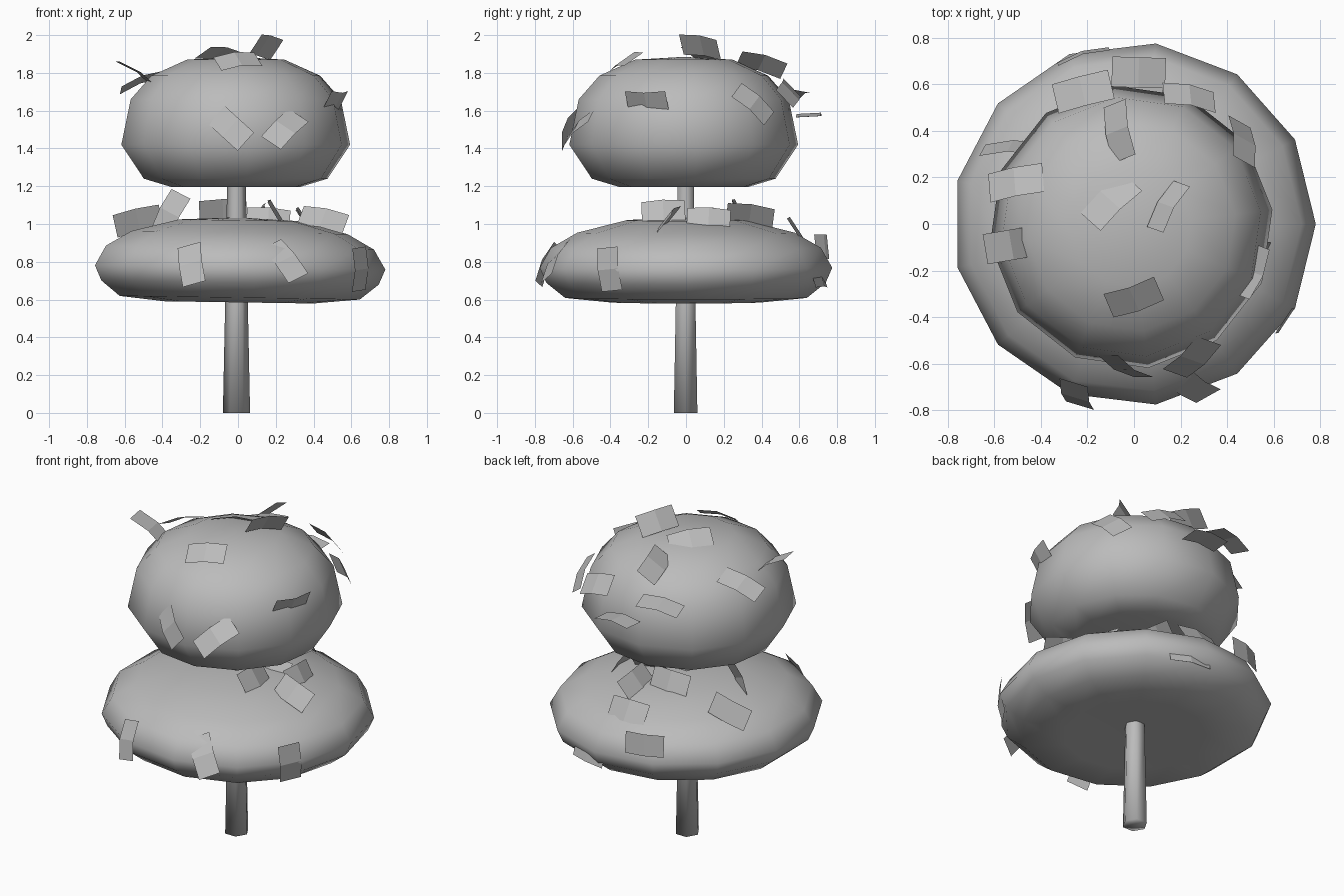
import bpy, bmesh, math
from mathutils import Vector, Quaternion

if "Cube" in bpy.data.objects:
    bpy.data.objects.remove(bpy.data.objects["Cube"])

grey = bpy.data.materials.new("plain grey")
grey.diffuse_color = (0.5, 0.5, 0.5, 1)
grey.use_nodes = True
grey.node_tree.nodes["Principled BSDF"].inputs["Base Color"].default_value = grey.diffuse_color


def finish(name, bm, smooth):
    me = bpy.data.meshes.new(name)
    bm.to_mesh(me)
    bm.free()
    ob = bpy.data.objects.new(name, me)
    bpy.context.collection.objects.link(ob)
    me.materials.append(grey)
    for p in me.polygons:
        p.use_smooth = smooth
    return ob


def lathe(name, profile, sides, centre=(0, 0), tilt=0.0, turn=0.0):
    """Rings of (radius, z) from bottom to top; radius 0 makes a pole."""
    bm = bmesh.new()
    rings = []
    for r, z in profile:
        n = 1 if r == 0 else sides
        ring = []
        for i in range(n):
            a = math.tau * i / sides + turn
            x, y = r * math.cos(a), r * math.sin(a)
            ring.append(bm.verts.new((centre[0] + x, centre[1] + y, z + tilt * x)))
        rings.append(ring)
    for lo, hi in zip(rings, rings[1:]):
        for i in range(sides):
            j = (i + 1) % sides
            if len(lo) == 1:
                bm.faces.new((lo[0], hi[j], hi[i]))
            elif len(hi) == 1:
                bm.faces.new((lo[i], lo[j], hi[0]))
            else:
                bm.faces.new((lo[i], lo[j], hi[j], hi[i]))
    return finish(name, bm, True)


def leaves(name, cards, zc, rad, height):
    """Loose leaf cards: x, y, z, spin on the surface, lift of the end, lift of the side."""
    bm = bmesh.new()
    for k, (x, y, z, spin, lift, roll) in enumerate(cards):
        c = Vector((x, y, z))
        a = math.atan2(y, x)
        n = Vector((x / rad ** 2, y / rad ** 2, (z - zc) / height ** 2)).normalized()
        e = Vector((-math.sin(a), math.cos(a), 0))
        e = (e - n * e.dot(n)).normalized()
        u = Quaternion(n, math.radians(spin)) @ e
        v = n.cross(u)
        q = Quaternion(v, -math.radians(lift))
        u, n = q @ u, q @ n
        q = Quaternion(u, math.radians(roll))
        v, n = q @ v, q @ n
        hl, hw = 0.115 + 0.01 * (k % 2), 0.065
        rows = []
        for s, bend in ((-1, -0.012), (0, 0.006), (1, -0.012)):
            p = c + u * hl * s + n * bend
            rows.append((bm.verts.new(p - v * hw), bm.verts.new(p + v * hw)))
        for p, r in zip(rows, rows[1:]):
            bm.faces.new((p[0], r[0], r[1], p[1]))
    return finish(name, bm, False)


# Trunk
lathe("trunk", [(0, 0), (0.072, 0), (0.06, 0.58), (0.05, 1.2), (0.045, 1.35), (0, 1.35)],
      6, (-0.008, -0.002))

# Crowns, slightly hollow underneath
lathe("lower_crown", [(0, 0.66), (0.40, 0.585), (0.645, 0.61), (0.745, 0.69), (0.78, 0.77),
                      (0.72, 0.875), (0.58, 0.955), (0.32, 1.02), (0, 1.035)],
      13, (0, 0), -0.015)
lathe("upper_crown", [(0, 1.27), (0.34, 1.195), (0.49, 1.24), (0.61, 1.42), (0.56, 1.66),
                      (0.45, 1.785), (0.26, 1.87), (0, 1.885)],
      12, (-0.012, -0.012), 0.0, 0.12)

# Leaf cards
leaves("upper_leaves", [
    (-0.04, -0.62, 1.51, -42, 20, 0),
    (0.25, -0.58, 1.51, 38, -15, -35),
    (0.52, -0.21, 1.64, 0, 0, 60),
    (-0.53, -0.09, 1.80, 90, -70, 0),
    (0.02, 0.65, 1.58, 0, 0, -76),
    (-0.22, 0.57, 1.70, -10, 0, -40),
    (0.24, 0.55, 1.70, 20, 0, 0),
    (-0.07, 0.40, 1.85, 90, -10, 40),
    (0.0, -0.32, 1.87, 20, 0, 15),
    (-0.51, 0.18, 1.76, -60, 15, 0),
    (0.47, 0.36, 1.64, -50, 0, 0),
    (-0.10, 0.10, 1.90, 0, 8, 20),
    (0.14, 0.08, 1.942, -60, 0, -60),
], 1.5, 0.6, 0.38)

leaves("lower_leaves", [
    (-0.25, -0.74, 0.79, -75, 15, 0),
    (0.25, -0.70, 0.81, -65, 15, 0),
    (0.65, -0.41, 0.76, 95, -10, 0),
    (0.45, -0.10, 1.03, 90, 0, -50),
    (0.16, 0.10, 1.03, 58, 0, -60),
    (-0.53, 0.33, 1.02, 122, 0, -60),
    (-0.36, 0.0, 1.06, 90, 55, 60),
    (-0.08, 0.28, 1.07, 164, 0, -60),
    (-0.22, 0.73, 0.88, 0, 0, 45),
    (0.18, 0.71, 0.73, 0, 0, -50),
    (0.20, -0.12, 1.07, 31, 0, 55),
    (0.10, 0.34, 1.05, -74, 0, -55),
    (0.35, 0.12, 1.03, -19, 0, 50),
    (0.0, 0.58, 0.98, 0, 0, 40),
], 0.78, 0.77, 0.25)
